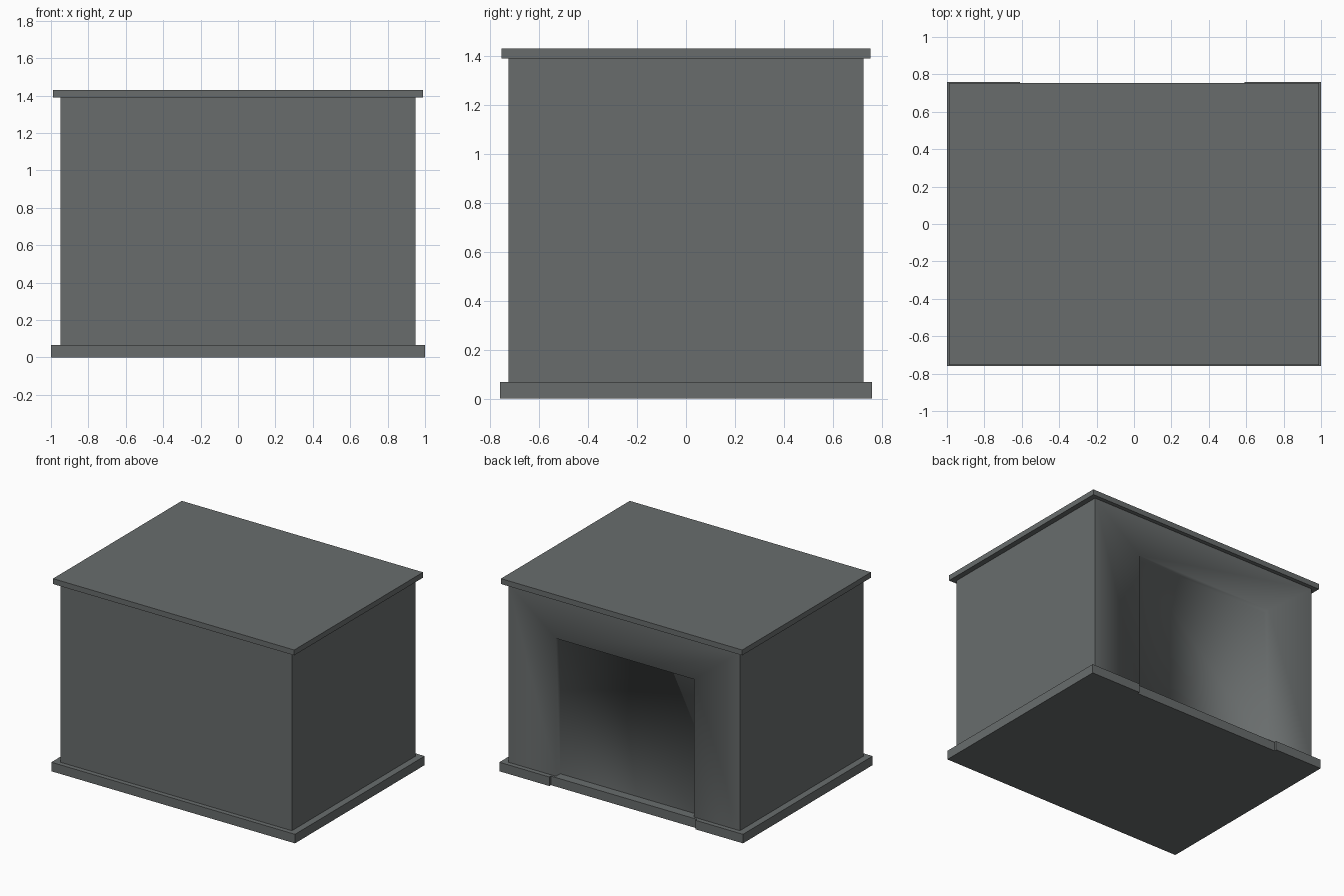
import bpy, bmesh

if "Cube" in bpy.data.objects:
    bpy.data.objects.remove(bpy.data.objects["Cube"], do_unlink=True)

# One slate grey for the whole building
GREY = (0.14, 0.152, 0.152, 1)
slate = bpy.data.materials.new("slate_grey")
slate.use_nodes = True
slate.diffuse_color = GREY
bsdf = next(n for n in slate.node_tree.nodes if n.type == "BSDF_PRINCIPLED")
bsdf.inputs["Base Color"].default_value = GREY

PLINTH_TOP, WALL_TOP, ROOF_TOP = 0.067, 1.39, 1.43
DOOR_LEFT, DOOR_RIGHT, DOOR_TOP = 0.56, -0.575, 1.09
WALL_X, WALL_Y = 0.95, 0.725


def finish(name, bm):
    bmesh.ops.recalc_face_normals(bm, faces=bm.faces)
    mesh = bpy.data.meshes.new(name)
    bm.to_mesh(mesh)
    bm.free()
    mesh.materials.append(slate)
    obj = bpy.data.objects.new(name, mesh)
    bpy.context.collection.objects.link(obj)
    return obj


def slab(name, outline, bottom, top):
    """Extrude a plan outline upwards."""
    bm = bmesh.new()
    base = bm.faces.new([bm.verts.new((x, y, bottom)) for x, y in outline])
    side = bmesh.ops.extrude_face_region(bm, geom=[base], use_keep_orig=True)
    verts = [g for g in side["geom"] if isinstance(g, bmesh.types.BMVert)]
    bmesh.ops.translate(bm, verts=verts, vec=(0, 0, top - bottom))
    return finish(name, bm)


# Plinth with a shallow notch under the doorway at the back
slab("plinth", [(-1, -0.76), (1, -0.76), (1, 0.76), (0.59, 0.76), (0.59, 0.742),
                (-0.61, 0.742), (-0.61, 0.76), (-1, 0.76)], 0, PLINTH_TOP)

# Flat overhanging roof
slab("roof", [(-0.99, -0.755), (0.99, -0.755), (0.99, 0.755), (-0.99, 0.755)],
     WALL_TOP, ROOF_TOP)

# Walls: arches bridged from the front, to the back, to the doorway, to its recess
arches = [(-WALL_X, WALL_X, WALL_TOP, -WALL_Y),
          (-WALL_X, WALL_X, WALL_TOP, WALL_Y),
          (DOOR_RIGHT, DOOR_LEFT, DOOR_TOP, WALL_Y),
          (DOOR_RIGHT, DOOR_LEFT, DOOR_TOP, WALL_Y - 0.05)]
bm = bmesh.new()
rings = [[bm.verts.new((x, y, z)) for x, z in
          ((x0, PLINTH_TOP), (x0, top), (x1, top), (x1, PLINTH_TOP))]
         for x0, x1, top, y in arches]
for a, b in zip(rings, rings[1:]):
    for i in range(3):
        bm.faces.new((a[i], a[i + 1], b[i + 1], b[i]))
bm.faces.new(rings[0])
bm.faces.new(rings[-1])

# Crisp outer corners, soft shading around the doorway
for face in bm.faces:
    face.smooth = True
outer = set(rings[0] + rings[1])
for edge in bm.edges:
    edge.smooth = not all(v in outer for v in edge.verts)
finish("walls_with_doorway", bm)
